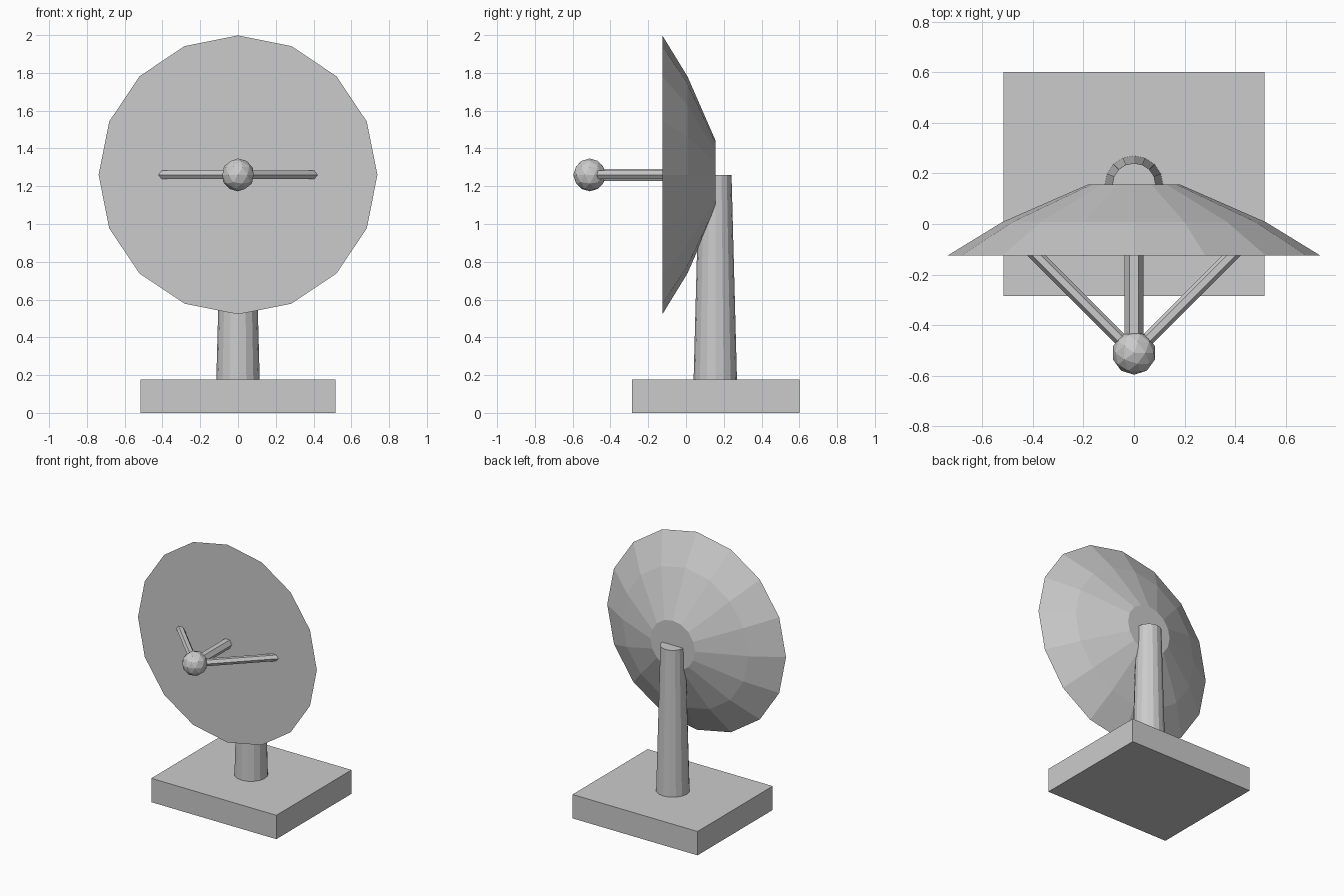
import bpy, bmesh, math
from mathutils import Vector, Matrix

if "Cube" in bpy.data.objects:
    bpy.data.objects.remove(bpy.data.objects["Cube"])

# Single matte grey
grey = bpy.data.materials.new("light_grey")
grey.use_nodes = True
colour = (0.6, 0.6, 0.6, 1)
grey.diffuse_color = colour
grey.node_tree.nodes["Principled BSDF"].inputs["Base Color"].default_value = colour

AXIS_Z = 1.26
FEED = Vector((0, -0.51, AXIS_Z))
RIM_Y = -0.125


def finish(name, bm):
    bmesh.ops.recalc_face_normals(bm, faces=bm.faces)
    mesh = bpy.data.meshes.new(name)
    bm.to_mesh(mesh)
    bm.free()
    mesh.materials.append(grey)
    obj = bpy.data.objects.new(name, mesh)
    bpy.context.collection.objects.link(obj)
    return obj


def lathe(name, profile, sides, place):
    """Closed solid from (radius, height) rings, capped at both ends."""
    bm = bmesh.new()
    rings = []
    for r, h in profile:
        angles = [2 * math.pi * i / sides for i in range(sides)]
        rings.append([bm.verts.new(place @ Vector((r * math.cos(a), r * math.sin(a), h)))
                      for a in angles])
    for low, high in zip(rings, rings[1:]):
        for i in range(sides):
            j = (i + 1) % sides
            bm.faces.new((low[i], low[j], high[j], high[i]))
    bm.faces.new(rings[0])
    bm.faces.new(rings[-1])
    return finish(name, bm)


def strut(name, end, radius):
    """Six-sided rod from the feed to the dish, with corners facing sideways."""
    along = (end - FEED).normalized()
    up = Vector((0, 0, 1))
    side = up.cross(along)
    place = Matrix((side, along.cross(side), along)).transposed().to_4x4()
    place.translation = FEED
    lathe(name, [(radius, 0), (radius, (end - FEED).length)], 6, place)


# Base slab
bm = bmesh.new()
bmesh.ops.create_cube(bm, size=1, matrix=Matrix.Translation((0, 0.158, 0.089))
                      @ Matrix.Diagonal((1.032, 0.886, 0.178, 1)))
finish("base", bm)

# Tapered mast
lathe("mast", [(0.115, 0.17), (0.086, AXIS_Z)], 16, Matrix.Translation((0, 0.155, 0)))

# Faceted dish with a flat front
dish_place = Matrix.Translation((0, 0, AXIS_Z)) @ Matrix.Rotation(-math.pi / 2, 4, "X")
lathe("dish", [(0.738, RIM_Y), (0.521, 0.008), (0.183, 0.156)], 16, dish_place)

# Feed ball and its three struts
bm = bmesh.new()
bmesh.ops.create_icosphere(bm, subdivisions=2, radius=0.087, matrix=Matrix.Translation(FEED))
finish("feed_ball", bm)
strut("centre_strut", Vector((0, RIM_Y + 0.05, AXIS_Z)), 0.037)
for name, sign in (("left_strut", 1), ("right_strut", -1)):
    strut(name, Vector((sign * 0.415, RIM_Y + 0.03, AXIS_Z)), 0.026)
